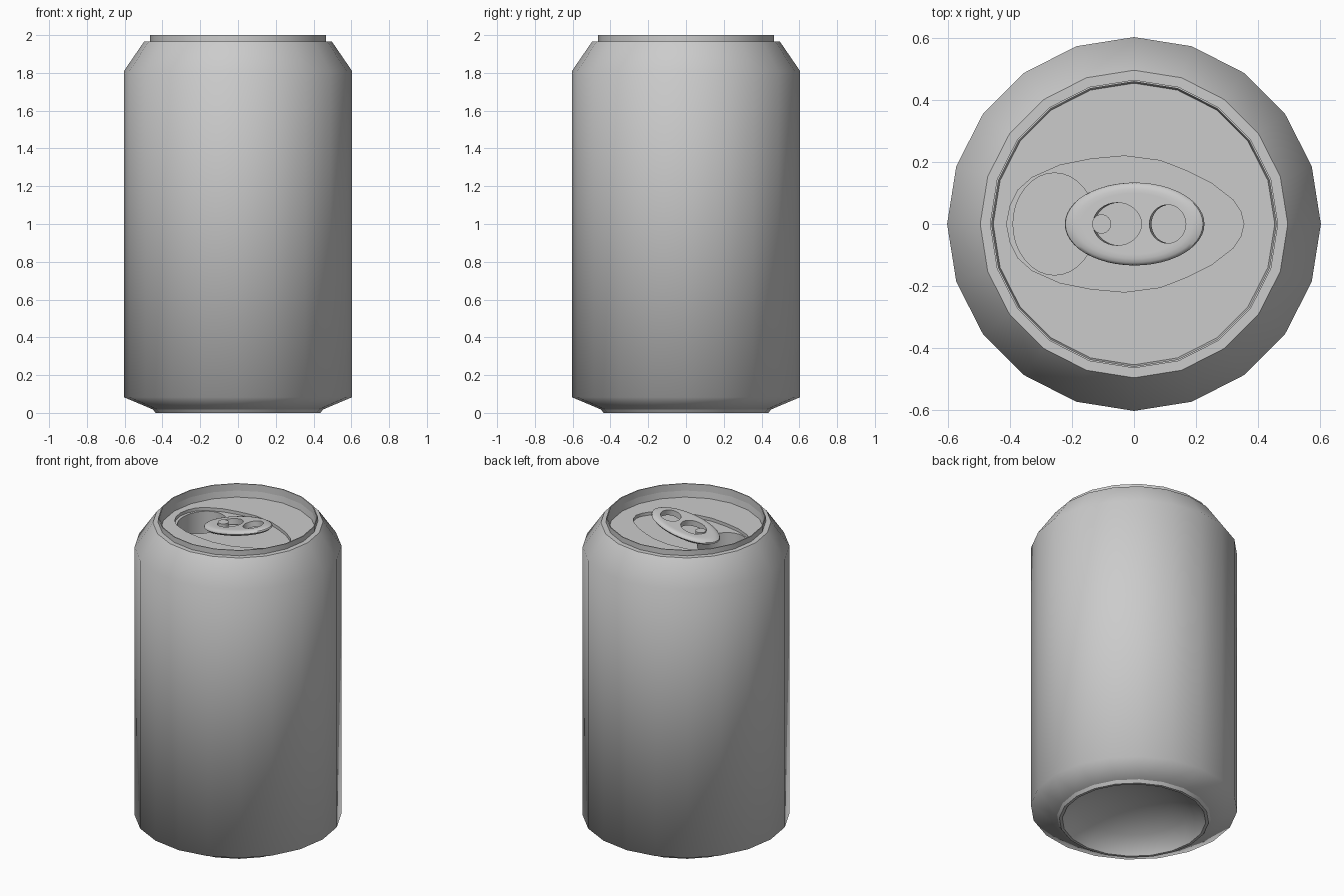
import bpy, bmesh, math
from mathutils import Matrix

if "Cube" in bpy.data.objects:
    bpy.data.objects.remove(bpy.data.objects["Cube"])

SIDES = 20


def finish(bm, name):
    mesh = bpy.data.meshes.new(name)
    bm.to_mesh(mesh)
    bm.free()
    obj = bpy.data.objects.new(name, mesh)
    bpy.context.collection.objects.link(obj)
    return obj


def lathe(name, profile, sides, sharp=(), sx=1.0, sy=1.0):
    """Spin (radius, z) points; zero radius gives a pole; sharp = hard rings."""
    bm = bmesh.new()
    rings = []
    for r, z in profile:
        n = 1 if r == 0 else sides
        rings.append([bm.verts.new((r * sx * math.cos(math.tau * i / sides),
                                    r * sy * math.sin(math.tau * i / sides), z))
                      for i in range(n)])
    for a, b in zip(rings, rings[1:]):
        for i in range(sides):
            j = (i + 1) % sides
            quad = [a[i % len(a)], a[j % len(a)], b[j % len(b)], b[i % len(b)]]
            bm.faces.new(list(dict.fromkeys(quad))).smooth = True
    for k in sharp:
        for i in range(sides):
            bm.edges.get((rings[k][i], rings[k][(i + 1) % sides])).smooth = False
    return finish(bm, name)


def ellipse(cx, rx, ry, n):
    return [(cx + rx * math.cos(math.tau * i / n), ry * math.sin(math.tau * i / n))
            for i in range(n)]


def smooth(obj, degrees):
    bpy.ops.object.select_all(action='DESELECT')
    obj.select_set(True)
    bpy.context.view_layer.objects.active = obj
    bpy.ops.object.shade_smooth_by_angle(angle=math.radians(degrees))


# Can body: domed base, foot, wall, shoulder, ledge, rim and inner rim wall
body = [(0, 0.155), (0.11, 0.148), (0.22, 0.125), (0.32, 0.085), (0.395, 0.035),
        (0.42, 0.0), (0.437, 0.0), (0.45, 0.018), (0.604, 0.083), (0.604, 1.81),
        (0.497, 1.966), (0.466, 1.966), (0.466, 2.0), (0.46, 2.0),
        (0.46, 1.955), (0.455, 1.915)]
lathe("can_body", body, SIDES, sharp=(5, 6, 7, 10, 11, 12, 13, 14))

# Lid: flat disc stepping down to a teardrop panel and a mouth opening
LID_Z, PANEL_Z, MOUTH_Z = 1.915, 1.895, 1.72
half = [(-0.4, 0.06), (-0.375, 0.11), (-0.33, 0.15), (-0.24, 0.19), (-0.14, 0.21),
        (-0.03, 0.22), (0.085, 0.205), (0.17, 0.172), (0.25, 0.132), (0.32, 0.078),
        (0.345, 0.04)]
panel = [(-0.412, 0)] + half + [(0.355, 0)] + [(x, -y) for x, y in reversed(half)]
mouth = ellipse(-0.257, 0.134, 0.165, 32)

bm = bmesh.new()


def loop(points, z):
    verts = [bm.verts.new((x, y, z)) for x, y in points]
    edges = [bm.edges.new((verts[i], verts[i - 1])) for i in range(len(verts))]
    return verts, edges


def wall(a, b):
    for i in range(len(a)):
        bm.faces.new((a[i - 1], a[i], b[i], b[i - 1]))


rim = loop(ellipse(0, 0.455, 0.455, SIDES), LID_Z)
panel_top, panel_low = loop(panel, LID_Z), loop(panel, PANEL_Z)
mouth_top, mouth_low = loop(mouth, PANEL_Z), loop(mouth, MOUTH_Z)
for outer, inner in ((rim, panel_top), (panel_low, mouth_top)):
    bmesh.ops.triangle_fill(bm, use_beauty=True, edges=outer[1] + inner[1],
                            normal=(0, 0, 1))
wall(panel_top[0], panel_low[0])
wall(mouth_top[0], mouth_low[0])
bm.faces.new(mouth_low[0])
bmesh.ops.recalc_face_normals(bm, faces=bm.faces)
bm.normal_update()
if rim[0][0].link_faces[0].normal.z < 0:
    bmesh.ops.reverse_faces(bm, faces=bm.faces)
smooth(finish(bm, "lid"), 30)

# Pull tab: rounded oval plate, tilted so its far end is lifted
tab_profile = [(0, -0.018), (0.8, -0.018), (0.93, -0.012), (1, 0), (0.985, 0.008),
               (0.93, 0.014), (0.84, 0.018), (0.74, 0.018), (0, 0.018)]
tab = lathe("pull_tab", tab_profile, 48, sx=0.23, sy=0.134)

# Two finger and rivet holes cut through the tab
for cx, rx, ry in ((-0.054, 0.08, 0.069), (0.112, 0.06, 0.062)):
    cutter = lathe("hole_cutter", [(0, -0.1), (1, -0.1), (1, 0.1), (0, 0.1)],
                   32, sx=rx, sy=ry)
    cutter.data.transform(Matrix.Translation((cx, 0, 0)))
    cutter.hide_render = True
    mod = tab.modifiers.new("hole", 'BOOLEAN')
    mod.operation = 'DIFFERENCE'
    mod.solver = 'EXACT'
    mod.object = cutter
    bpy.context.view_layer.objects.active = tab
    bpy.ops.object.modifier_apply(modifier=mod.name)
    bpy.data.objects.remove(cutter)
smooth(tab, 40)
tab.location = (0.002, 0, 1.94)
tab.rotation_euler = (0, math.radians(-11), 0)

# Rivet holding the tab to the panel
rivet = lathe("rivet", [(0, 0), (0.031, 0), (0.031, 0.045), (0, 0.045)], 24,
              sharp=(1, 2))
rivet.location = (-0.105, 0, PANEL_Z)
